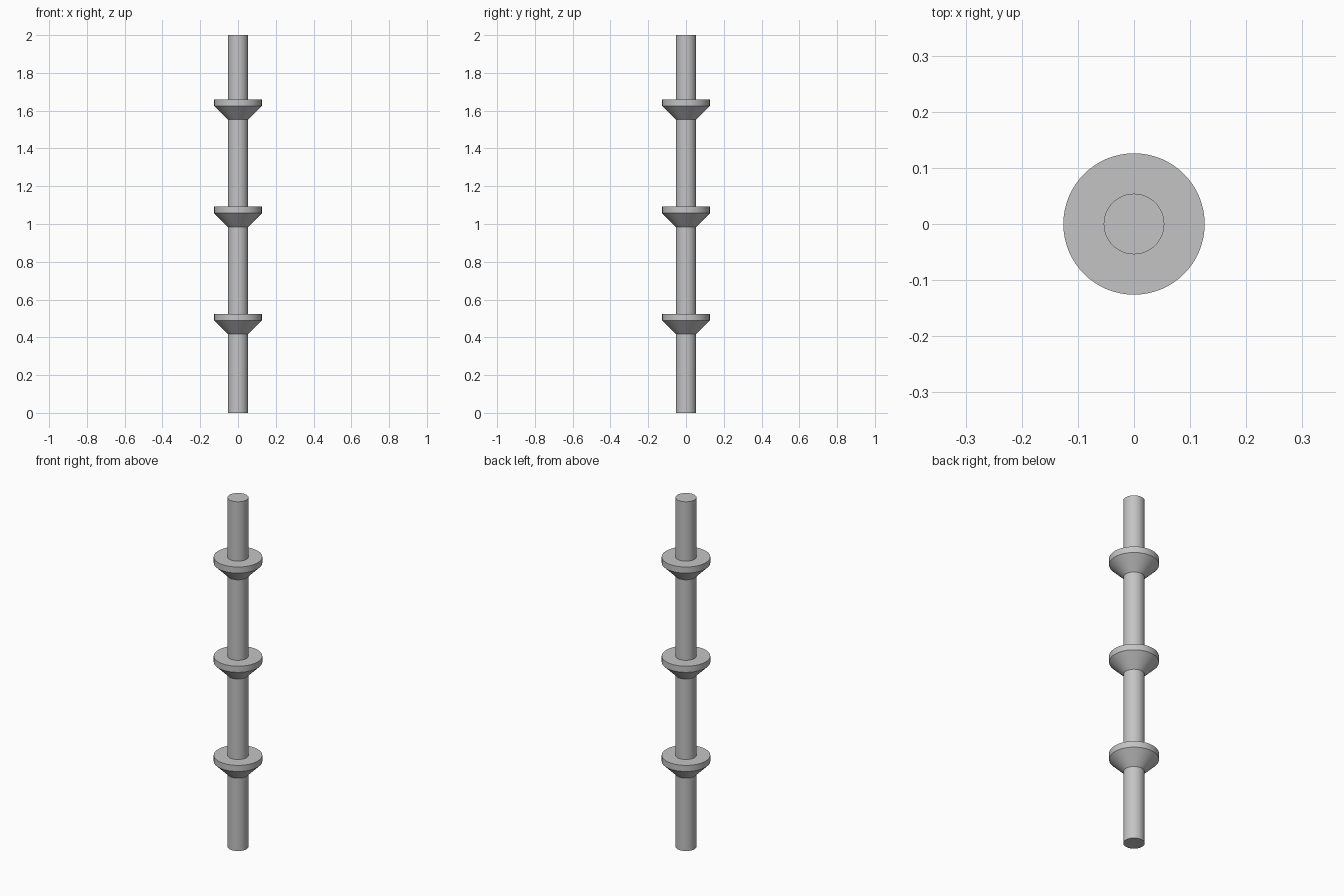
import bpy
import bmesh
import math

SHAFT_RADIUS = 0.054
COLLAR_RADIUS = 0.126
SEGMENTS = 64

default_cube = bpy.data.objects.get("Cube")
if default_cube:
    bpy.data.objects.remove(default_cube, do_unlink=True)

grey = bpy.data.materials.new("plain grey")
grey.use_nodes = True
colour = (0.55, 0.55, 0.55, 1)
grey.diffuse_color = colour
grey.node_tree.nodes["Principled BSDF"].inputs["Base Color"].default_value = colour


def lathe(name, profile, z=0):
    """Revolve (radius, height) points around the vertical axis."""
    bm = bmesh.new()
    verts = [bm.verts.new((r, 0, h)) for r, h in profile]
    edges = [bm.edges.new(pair) for pair in zip(verts, verts[1:])]
    bmesh.ops.spin(bm, geom=verts + edges, cent=(0, 0, 0), axis=(0, 0, 1),
                   angle=math.tau, steps=SEGMENTS, use_merge=True)
    bmesh.ops.remove_doubles(bm, verts=bm.verts, dist=0.0001)
    # Close flat round ends
    bmesh.ops.holes_fill(bm, edges=[e for e in bm.edges if e.is_boundary])
    bmesh.ops.recalc_face_normals(bm, faces=bm.faces)
    mesh = bpy.data.meshes.new(name)
    bm.to_mesh(mesh)
    bm.free()
    mesh.materials.append(grey)
    obj = bpy.data.objects.new(name, mesh)
    obj.location.z = z
    bpy.context.collection.objects.link(obj)
    bpy.ops.object.select_all(action="DESELECT")
    obj.select_set(True)
    bpy.context.view_layer.objects.active = obj
    bpy.ops.object.shade_smooth_by_angle(angle=math.radians(30))
    return obj


# Long straight rod
lathe("shaft", [(SHAFT_RADIUS, 0), (SHAFT_RADIUS, 2)])

# Evenly spaced collars: tapered underside, short rim and flat top
collar = [(SHAFT_RADIUS, 0), (COLLAR_RADIUS, 0.072),
          (COLLAR_RADIUS, 0.107), (SHAFT_RADIUS, 0.107), (SHAFT_RADIUS, 0)]
for i, label in enumerate(("lower", "middle", "upper")):
    lathe(label + "_collar", collar, 0.417 + i * 0.568)
